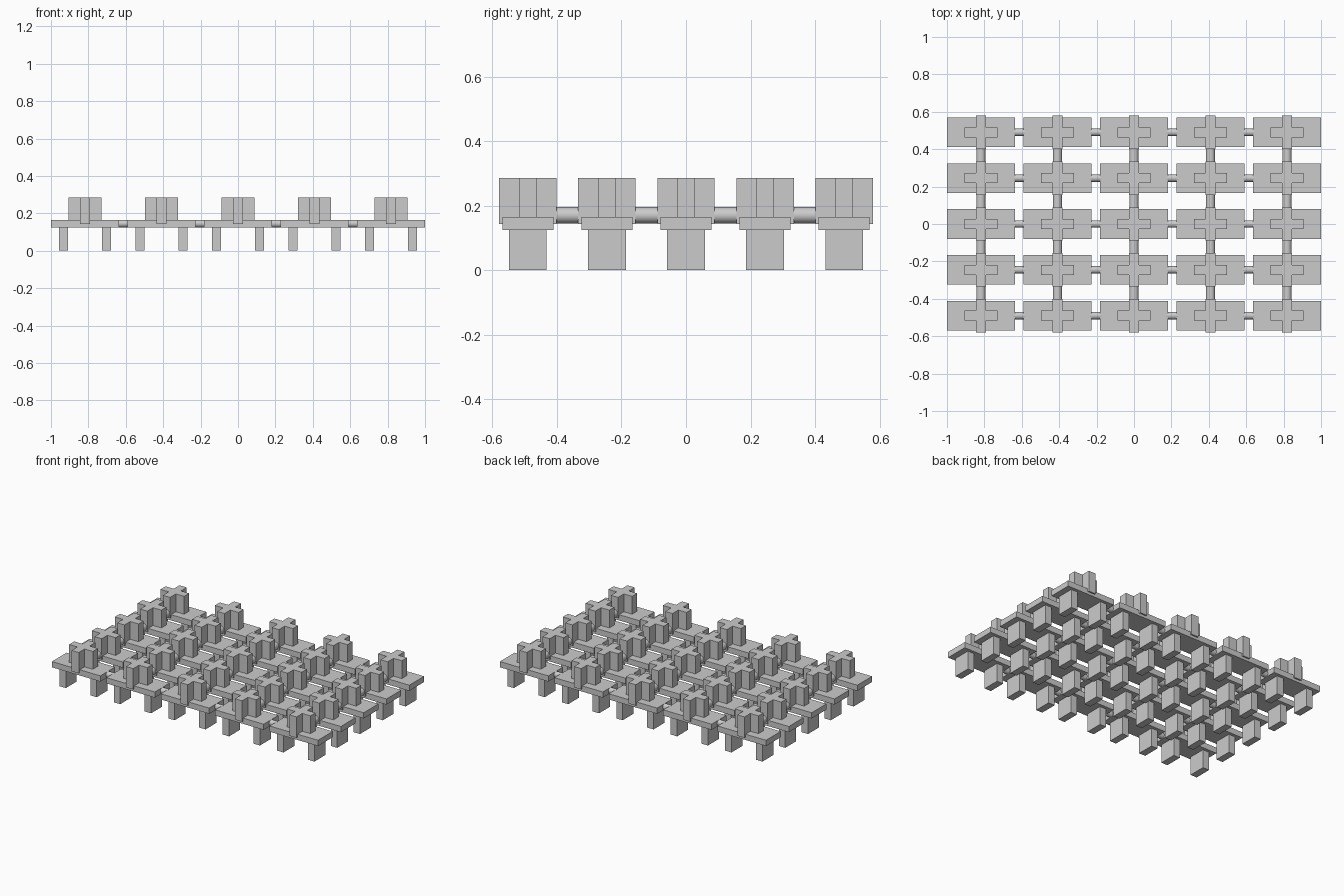
import bpy
import math

if "Cube" in bpy.data.objects:
    bpy.data.objects.remove(bpy.data.objects["Cube"])

grey = bpy.data.materials.new("plain grey")
grey.diffuse_color = (0.6, 0.6, 0.6, 1)
grey.use_nodes = True
grey.node_tree.nodes["Principled BSDF"].inputs["Base Color"].default_value = grey.diffuse_color

PITCH_X, PITCH_Y = 0.409, 0.245
COLS = [(i - 2) * PITCH_X for i in range(5)]
ROWS = [(j - 2) * PITCH_Y for j in range(5)]


def prism(name, outline, z0, z1, x, y):
    """Upright solid with a flat outline."""
    n = len(outline)
    verts = [(px, py, z) for z in (z0, z1) for px, py in outline]
    faces = [tuple(range(n))[::-1], tuple(range(n, 2 * n))]
    faces += [(i, (i + 1) % n, n + (i + 1) % n, n + i) for i in range(n)]
    mesh = bpy.data.meshes.new(name)
    mesh.from_pydata(verts, [], faces)
    mesh.materials.append(grey)
    obj = bpy.data.objects.new(name, mesh)
    obj.location = (x, y, 0)
    bpy.context.collection.objects.link(obj)


def rect(w, d):
    return [(-w / 2, -d / 2), (w / 2, -d / 2), (w / 2, d / 2), (-w / 2, d / 2)]


def rod(name, radius, length, location, rotation):
    bpy.ops.mesh.primitive_cylinder_add(vertices=32, radius=radius, depth=length,
                                        location=location, rotation=rotation)
    obj = bpy.context.object
    obj.name = name
    obj.data.materials.append(grey)
    bpy.ops.object.shade_smooth_by_angle(angle=math.radians(40))


# Plus-shaped outline of the post
A, B = 0.089, 0.027
cross = [(-B, -A), (B, -A), (B, -B), (A, -B), (A, B), (B, B),
         (B, A), (-B, A), (-B, B), (-A, B), (-A, -B), (-B, -B)]

for x in COLS:
    for y in ROWS:
        prism("plate", rect(0.364, 0.158), 0.125, 0.164, x, y)
        prism("cross_post", cross, 0.143, 0.285, x, y)
        for side in (-1, 1):
            prism("leg", rect(0.048, 0.117), 0, 0.125, x + side * 0.116, y)

# Rods joining plates across the width
for x in COLS[:-1]:
    for y in ROWS:
        rod("cross_rod", 0.02, PITCH_X - 0.35, (x + PITCH_X / 2, y, 0.145),
            (0, math.pi / 2, 0))

# Rods joining posts along the depth
for x in COLS:
    for y in ROWS[:-1]:
        rod("long_rod", 0.025, PITCH_Y - 0.16, (x, y + PITCH_Y / 2, 0.17),
            (math.pi / 2, 0, 0))
